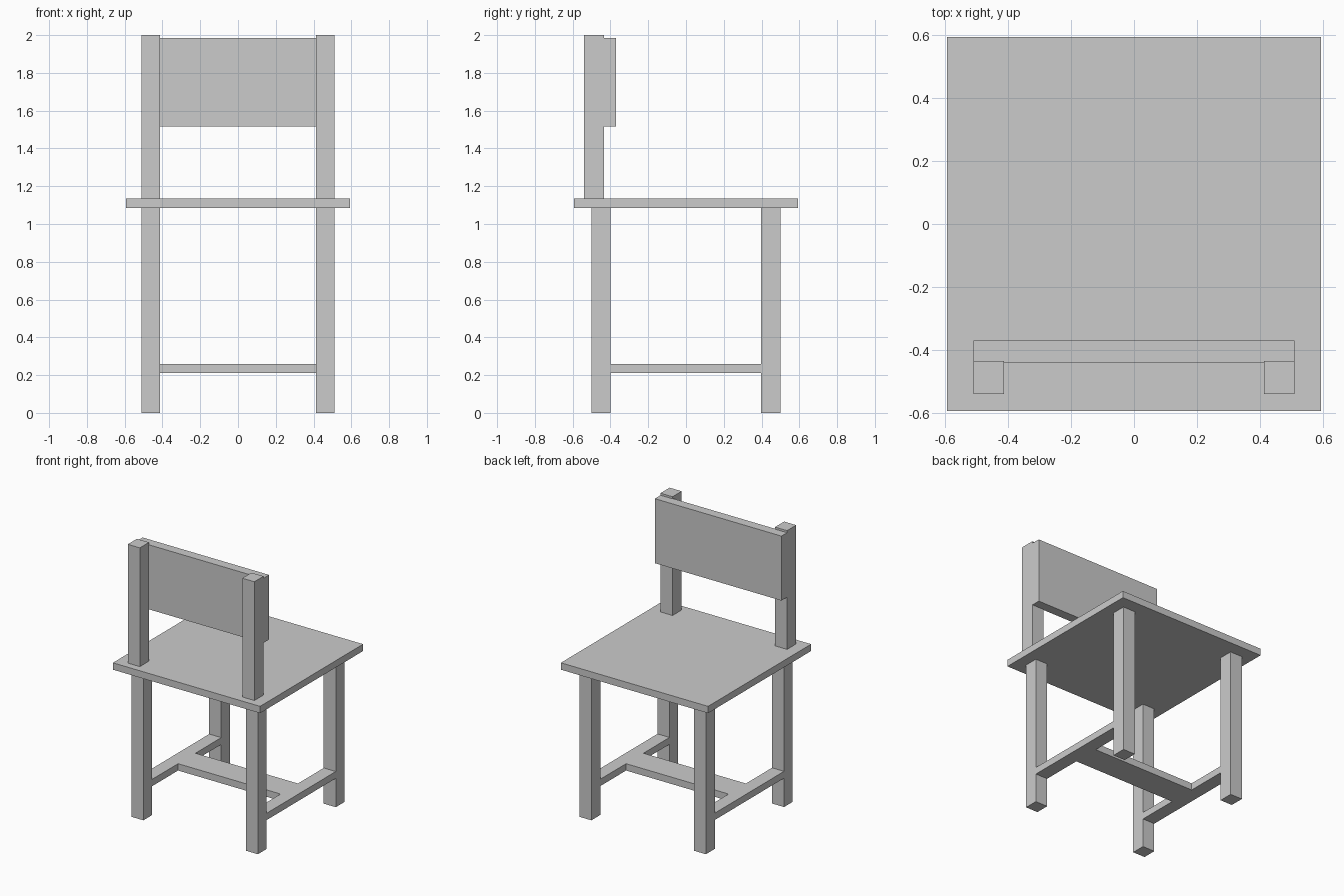
import bpy
import bmesh

if "Cube" in bpy.data.objects:
    bpy.data.objects.remove(bpy.data.objects["Cube"])


def box(name, x, y, z):
    """Box spanning the given (min, max) ranges."""
    bm = bmesh.new()
    bmesh.ops.create_cube(bm, size=1)
    for v in bm.verts:
        v.co = [lo + (c + 0.5) * (hi - lo) for c, (lo, hi) in zip(v.co, (x, y, z))]
    mesh = bpy.data.meshes.new(name)
    bm.to_mesh(mesh)
    bm.free()
    obj = bpy.data.objects.new(name, mesh)
    bpy.context.collection.objects.link(obj)
    return obj


INNER, OUTER = 0.413, 0.51

# Seat and backrest panel
box("seat", (-0.593, 0.593), (-0.593, 0.593), (1.085, 1.135))
box("backrest_panel", (-0.51, 0.51), (-0.44, -0.37), (1.515, 1.985))

# Parts repeated on the left and right
for side, sign in (("left", -1), ("right", 1)):
    x = tuple(sorted((sign * INNER, sign * OUTER)))
    box(f"{side}_rear_leg", x, (-0.50, -0.40), (0, 1.085))
    box(f"{side}_far_leg", x, (0.397, 0.50), (0, 1.085))
    box(f"{side}_back_post", x, (-0.54, -0.435), (1.135, 2.0))
    box(f"{side}_stretcher", x, (-0.40, 0.397), (0.21, 0.26))

# Cross bar joining the side stretchers
box("cross_stretcher", (-INNER, INNER), (-0.10, 0.10), (0.21, 0.26))
